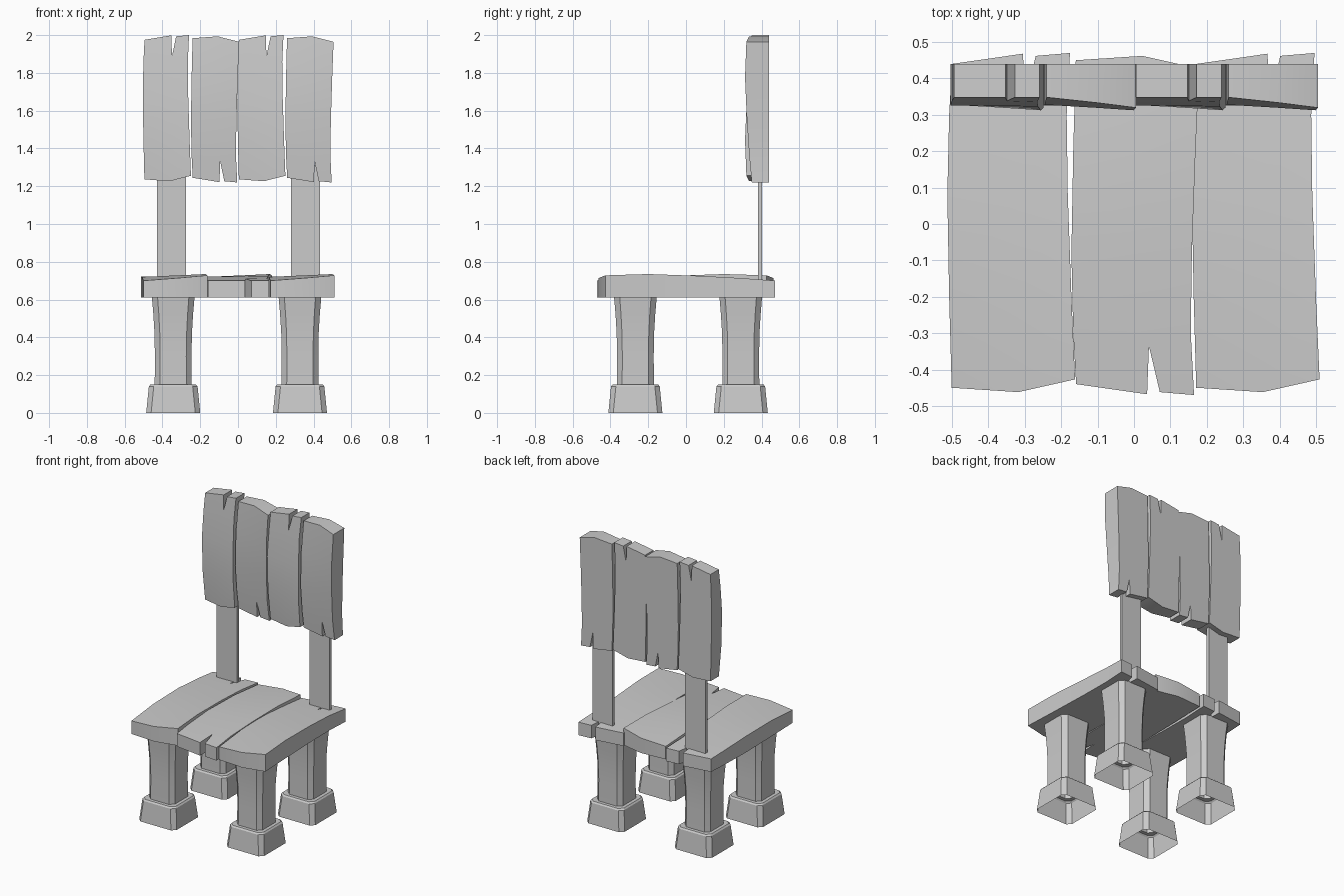
import bpy, bmesh, math
from mathutils import Matrix

if "Cube" in bpy.data.objects:
    bpy.data.objects.remove(bpy.data.objects["Cube"])


def finish(bm, name):
    bmesh.ops.recalc_face_normals(bm, faces=bm.faces[:])
    me = bpy.data.meshes.new(name)
    bm.to_mesh(me)
    bm.free()
    ob = bpy.data.objects.new(name, me)
    bpy.context.scene.collection.objects.link(ob)
    bpy.ops.object.select_all(action='DESELECT')
    ob.select_set(True)
    bpy.context.view_layer.objects.active = ob
    bpy.ops.object.shade_smooth_by_angle(angle=math.radians(28))
    return ob


# Warped plank: left / middle / right edge points (x, y, thickness),
# the end row is split in the middle to form the crack
LEFT = [(-.163, -.45, .09), (-.170, -.2, .110), (-.175, .08, .112), (-.17, .3, .10), (-.162, .44, .09)]
MID = [(.02, -.462, .104), (.02, -.2, .118), (.025, .08, .113), (.038, .335, .10)]
RIGHT = [(.176, -.427, .118), (.166, -.2, .125), (.156, .08, .115), (.153, .3, .103), (.162, .47, .09)]
CRACK = [(.033, .468, .09), (.068, .462, .09)]


def plank(name, matrix):
    bm = bmesh.new()
    l, m, r, c = [[bm.verts.new(p) for p in pts] for pts in (LEFT, MID, RIGHT, CRACK)]
    ml, mr = m + [c[0]], m + [c[1]]
    for i in range(4):
        bm.faces.new((l[i], ml[i], ml[i + 1], l[i + 1]))
        bm.faces.new((mr[i], r[i], r[i + 1], mr[i + 1]))
    new = bmesh.ops.extrude_face_region(bm, geom=bm.faces[:], use_keep_orig=True)["geom"]
    for v in new:
        if isinstance(v, bmesh.types.BMVert):
            v.co.z = 0
    bm.transform(matrix)
    return finish(bm, name)


# Seat planks, the middle one flipped front to back
for name, x, flip in (("seat_plank_left", -.338, 1), ("seat_plank_middle", .003, -1),
                      ("seat_plank_right", .334, 1)):
    plank(name, Matrix.Translation((x, 0, .61)) @ Matrix.Diagonal((1, flip, 1, 1)))

# Backrest planks, upright with the warped side facing forward
UPRIGHT = Matrix.Rotation(math.radians(90), 4, 'X')
for i, x in enumerate((-.377, -.122, .123, .378)):
    flip = -1 if i % 2 else 1
    plank(f"backrest_plank_{i + 1}", Matrix.Translation((x, .44, 1.61)) @ UPRIGHT
          @ Matrix.Diagonal((.727, .83 * flip, 1.02, 1)))

# Backrest posts
for side, x in (("left", -.3525), ("right", .3575)):
    bm = bmesh.new()
    bmesh.ops.create_cube(bm, size=1, matrix=Matrix.Translation((x, .391, .98))
                          @ Matrix.Diagonal((.155, .022, .66, 1)))
    finish(bm, f"backrest_post_{side}")


# Legs and feet: open stacks of chamfered square rings (z, half width, chamfer)
def loft(name, rings, x, y):
    bm = bmesh.new()
    prev = None
    for z, h, c in rings:
        k = h - c
        pts = [(k, -h), (h, -k), (h, k), (k, h), (-k, h), (-h, k), (-h, -k), (-k, -h)]
        ring = [bm.verts.new((x + px, y + py, z)) for px, py in pts]
        if prev:
            for i in range(8):
                j = (i + 1) % 8
                bm.faces.new((prev[i], prev[j], ring[j], ring[i]))
        prev = ring
    return finish(bm, name)


FOOT = [(0, .143, .026), (.14, .129, .026), (.15, .121, .026), (.15, .097, .026)]
LEG = [(.15, .098, .028), (.30, .097, .028), (.42, .099, .028), (.52, .105, .029), (.615, .113, .03)]
for depth, y in (("front", -.268), ("back", .29)):
    for side, x in (("left", -.343), ("right", .328)):
        loft(f"{depth}_{side}_foot", FOOT, x, y)
        loft(f"{depth}_{side}_leg", LEG, x, y)
